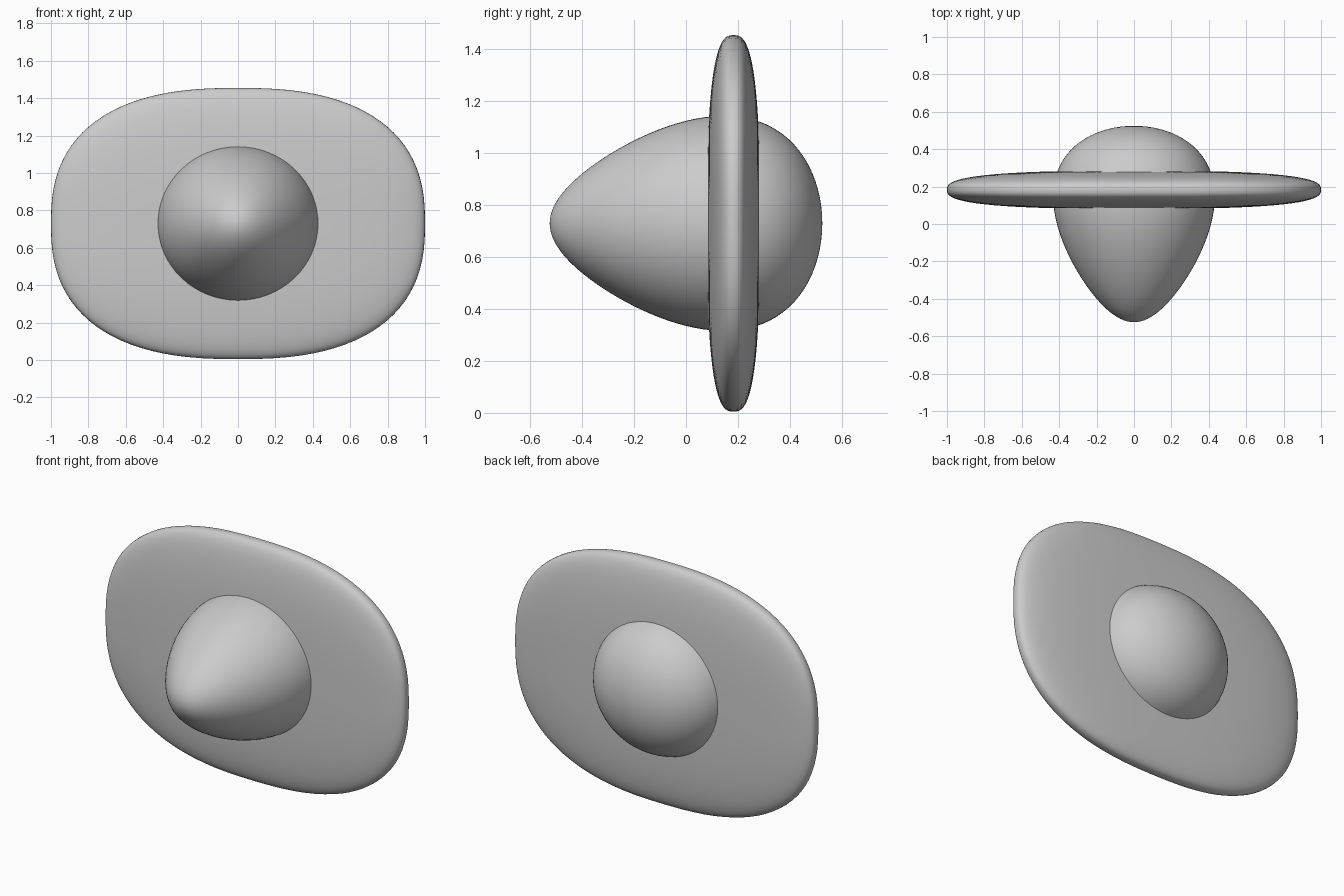
import bpy, bmesh
from math import sin, cos, pi, copysign

if "Cube" in bpy.data.objects:
    bpy.data.objects.remove(bpy.data.objects["Cube"])


def spow(v, e):
    return copysign(abs(v) ** e, v) if abs(v) > 1e-9 else 0.0


def ring_solid(name, rings, front, back, segs, e=1.0):
    """Skin rings (y, half width, half height) around the y axis, centred on z = 0.73."""
    bm = bmesh.new()
    cz = 0.73
    loops = []
    for y, rx, rz in rings:
        loops.append([bm.verts.new((rx * spow(cos(2 * pi * i / segs), e), y,
                                    cz + rz * spow(sin(2 * pi * i / segs), e)))
                      for i in range(segs)])
    for a, b in zip(loops, loops[1:]):
        for i in range(segs):
            j = (i + 1) % segs
            bm.faces.new((a[i], a[j], b[j], b[i]))
    for loop, y in ((loops[0], front), (loops[-1], back)):
        tip = bm.verts.new((0, y, cz))
        for i in range(segs):
            bm.faces.new((loop[i], loop[(i + 1) % segs], tip))
    bmesh.ops.recalc_face_normals(bm, faces=bm.faces)
    for f in bm.faces:
        f.smooth = True
    me = bpy.data.meshes.new(name)
    bm.to_mesh(me)
    bm.free()
    ob = bpy.data.objects.new(name, me)
    bpy.context.collection.objects.link(ob)
    return ob


# Thin rounded-rectangular disc
n = 48
plate = []
for k in range(1, n):
    a = pi * k / n
    r = sin(a) ** (2 / 2.8)
    plate.append((0.183 - 0.102 * spow(cos(a), 2 / 2.8), r, 0.725 * r))
ring_solid("disc", plate, 0.081, 0.285, 96, 0.8)

# Egg-shaped core, narrow end to the front
taper, length = 0.33, 0.525
shape = [(-cos(pi * k / n), sin(pi * k / n) * (1 - taper * cos(pi * k / n))) for k in range(1, n)]
widest = max(r for t, r in shape)
egg = [(length * t, 0.432 * r / widest, 0.414 * r / widest) for t, r in shape]
ring_solid("egg_core", egg, -length, length, 64)
